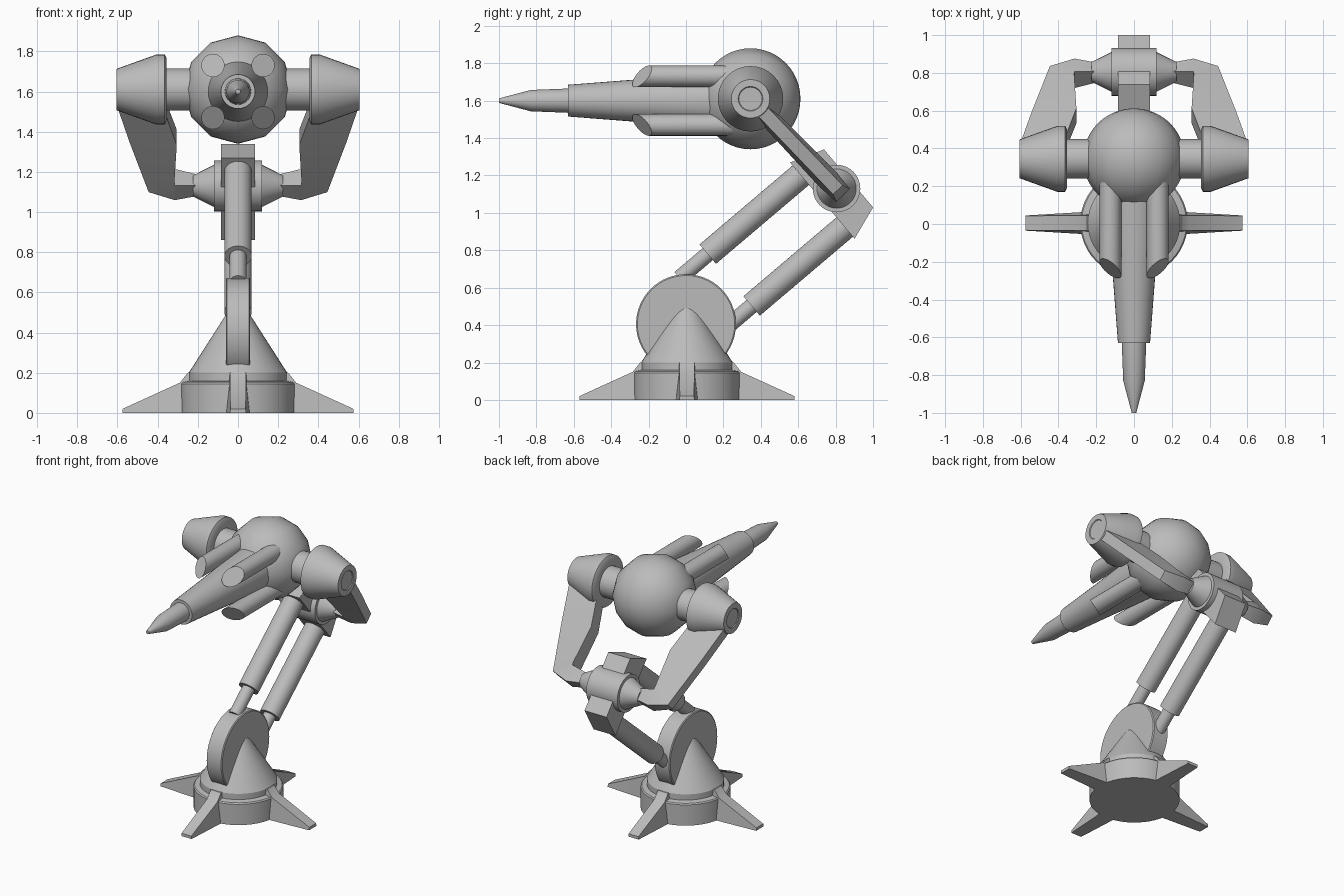
import bpy, bmesh
from math import sin, cos, pi, radians
from mathutils import Vector

cube = bpy.data.objects.get("Cube")
if cube:
    bpy.data.objects.remove(cube, do_unlink=True)

grey = bpy.data.materials.new("light grey")
grey.use_nodes = True
colour = (0.5, 0.5, 0.5, 1)
grey.diffuse_color = colour
grey.node_tree.nodes["Principled BSDF"].inputs["Base Color"].default_value = colour


def loft(name, rings):
    """Skin a row of equal-sized point rings and cap both ends."""
    bm = bmesh.new()
    rows = [[bm.verts.new(p) for p in ring] for ring in rings]
    count = len(rows[0])
    for a, b in zip(rows, rows[1:]):
        for i in range(count):
            j = (i + 1) % count
            bm.faces.new((a[i], a[j], b[j], b[i]))
    bm.faces.new(rows[0])
    bm.faces.new(rows[-1])
    bmesh.ops.recalc_face_normals(bm, faces=bm.faces)
    mesh = bpy.data.meshes.new(name)
    bm.to_mesh(mesh)
    bm.free()
    for face in mesh.polygons:
        face.use_smooth = True
    mesh.set_sharp_from_angle(angle=radians(32))
    mesh.materials.append(grey)
    obj = bpy.data.objects.new(name, mesh)
    bpy.context.collection.objects.link(obj)
    return obj


def lathe(name, origin, axis, profile, sides=32):
    """Turn (distance along axis, radius) pairs around an axis."""
    axis = Vector(axis).normalized()
    side = Vector((1, 0, 0)) if abs(axis.x) < 0.5 else Vector((0, 0, 1))
    up = axis.cross(side)
    turns = [2 * pi * i / sides for i in range(sides)]
    return loft(name, [[Vector(origin) + axis * t + (side * cos(a) + up * sin(a)) * r
                        for a in turns] for t, r in profile])


X, Z = Vector((1, 0, 0)), Vector((0, 0, 1))
FORWARD = Vector((0, -1, 0))

# Base: drum with a conical top
lathe("base", (0, 0.005, 0), Z,
      [(0, 0.285), (0.145, 0.285), (0.153, 0.278), (0.16, 0.245), (0.2, 0.245), (0.58, 0.002)], 48)

# Four splayed feet, as (distance, height, half width at bottom, half width at top)
foot = [(0.2, 0.2, 0.06, 0.04), (0.25, 0.2, 0.06, 0.04), (0.29, 0.15, 0.057, 0.04), (0.575, 0.02, 0.04, 0.038)]
for k in range(4):
    out = Vector((round(cos(k * pi / 2)), round(sin(k * pi / 2)), 0))
    across = Z.cross(out)
    loft("foot", [[Vector((0, 0.005, 0)) + out * d + across * w + Z * z
                   for w, z in ((-b, 0), (b, 0), (t, h), (-t, h))] for d, h, b, t in foot])

# Pivot wheel
lathe("pivot_wheel", (0, 0, 0.405), X, [(-0.06, 0.26), (-0.055, 0.267), (0.055, 0.267), (0.06, 0.26)], 64)

# Elbow frame: u runs up along the pistons, v across them
elbow = Vector((0, 0.805, 1.13))
u = Vector((0, 0.763, 0.647)).normalized()
v = Vector((0, -u.z, u.y))

# Twin pistons
for name, offset, reach in (("upper_piston", 0.178, -0.95), ("lower_piston", -0.185, -0.93)):
    axis_point = elbow + v * offset
    lathe(name + "_sleeve", axis_point, u, [(-0.752, 0.068), (-0.09, 0.068)])
    lathe(name + "_rod", axis_point, u, [(reach, 0.042), (-0.7, 0.042)])

# Elbow bracket, hub and its tapered ends
bracket = [(-0.1, -0.267), (0.084, -0.203), (0.084, 0.203), (-0.1, 0.267)]
loft("elbow_bracket", [[elbow + X * x + u * a + v * b for a, b in bracket] for x in (-0.085, 0.085)])
lathe("elbow_hub", elbow, X,
      [(-0.225, 0.052), (-0.12, 0.105), (-0.12, 0.127), (0.12, 0.127), (0.12, 0.105), (0.225, 0.052)])

# Body ball, turned about the gun axis
shoulder = Vector((0, 0.345, 1.61))
rings = 24
ball = lathe("body_ball", shoulder, FORWARD,
             [(-0.267 * cos(pi * i / rings), 0.27 * max(sin(pi * i / rings), 0.002))
              for i in range(rings + 1)], 12)
for poly in ball.data.polygons:
    poly.use_smooth = True
ball.data.set_sharp_from_angle(angle=radians(80))

# Side arms, as (inner x, inner s, outer x, outer s, inner half width, outer half width)
down = (elbow - shoulder).normalized()
normal = X.cross(down)
arm = [(0.2, 0.625, 0.2, 0.695, 0.04, 0.04),
       (0.315, 0.605, 0.315, 0.715, 0.06, 0.05),
       (0.317, 0.59, 0.445, 0.674, 0.06, 0.035),
       (0.305, 0.33, 0.54, 0.33, 0.055, 0.035),
       (0.37, 0.09, 0.6, 0.09, 0.05, 0.035)]
for side, m in (("left", 1), ("right", -1)):
    loft(side + "_arm", [[shoulder + X * (m * x) + down * s + normal * w
                          for x, s, w in ((xi, si, -wi), (xi, si, wi), (xo, so, wo), (xo, so, -wo))]
                         for xi, si, xo, so, wi, wo in arm])
    lathe(side + "_shoulder", shoulder, X * m,
          [(0.2, 0.105), (0.355, 0.105), (0.355, 0.155), (0.365, 0.175), (0.405, 0.175),
           (0.605, 0.103), (0.605, 0.066), (0.6, 0.062)])

# Gun barrel, muzzle and pointed tip
gun = Vector((0, 0, 1.6))
lathe("barrel", gun, FORWARD, [(-0.25, 0.155), (-0.12, 0.148), (0.28, 0.112), (0.63, 0.085)])
lathe("muzzle", gun, FORWARD, [(0.6, 0.066), (0.83, 0.057), (1.0, 0.012)])

# Four pods with slanted front ends, longest next to the barrel
turns = [2 * pi * i / 24 for i in range(24)]
for sx in (-1, 1):
    for sz in (-1, 1):
        centre = gun + Vector((sx * 0.125, 0, sz * 0.13))
        away = Vector((sx, 0, sz)).normalized()
        circle = [Vector((cos(a), 0, sin(a))) * 0.058 for a in turns]
        loft("gun_pod", [[centre + p + Vector((0, 0.25, 0)) for p in circle],
                         [centre + p + Vector((0, -0.235 + 0.9 * p.dot(away), 0)) for p in circle]])
